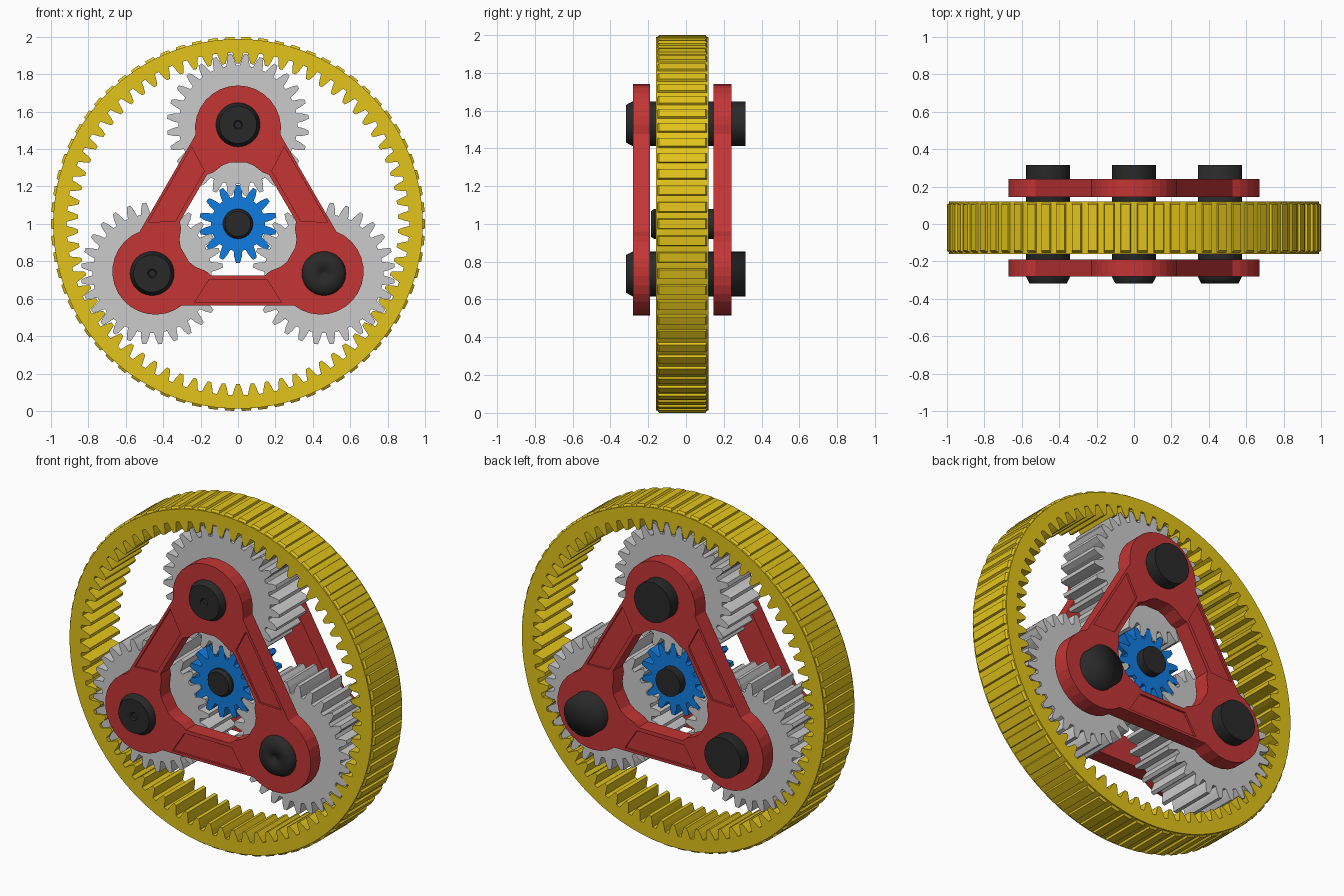
import bpy, bmesh
from math import sin, cos, pi, radians
from mathutils import Matrix, Vector

if "Cube" in bpy.data.objects:
    bpy.data.objects.remove(bpy.data.objects["Cube"])

CZ = 1.0          # axis height
Y0, Y1 = -0.16, 0.12  # gear faces
ORBIT = 0.53      # planet centre distance
N_SUN, N_PLANET, N_RING = 14, 28, 70


def material(name, rgb):
    m = bpy.data.materials.new(name)
    m.diffuse_color = (*rgb, 1)
    m.use_nodes = True
    m.node_tree.nodes["Principled BSDF"].inputs["Base Color"].default_value = m.diffuse_color
    return m


yellow = material("yellow", (0.76, 0.55, 0.01))
red = material("red", (0.55, 0.035, 0.035))
blue = material("blue", (0.005, 0.2, 0.75))
black = material("black", (0.022, 0.022, 0.022))


def finish(name, bm, mat):
    bmesh.ops.recalc_face_normals(bm, faces=bm.faces)
    me = bpy.data.meshes.new(name)
    bm.to_mesh(me)
    bm.free()
    ob = bpy.data.objects.new(name, me)
    bpy.context.collection.objects.link(ob)
    if mat:
        me.materials.append(mat)
    return ob


def smooth(ob, angle):
    bpy.ops.object.select_all(action='DESELECT')
    ob.select_set(True)
    bpy.context.view_layer.objects.active = ob
    bpy.ops.object.shade_smooth_by_angle(angle=radians(angle))


def prism(name, loops, y0, y1, mat=None, cx=0, cz=CZ):
    """Extrude closed XZ loops (outer plus holes) from y0 to y1."""
    bm = bmesh.new()
    back, edges, sides = {}, [], []
    for loop in loops:
        a = [bm.verts.new((cx + x, y0, cz + z)) for x, z in loop]
        for v in a:
            back[v] = bm.verts.new((v.co.x, y1, v.co.z))
        for p, q in zip(a, a[1:] + a[:1]):
            edges.append(bm.edges.new((p, q)))
            sides.append((p, q))
    bmesh.ops.triangle_fill(bm, edges=edges, use_beauty=True, normal=(0, -1, 0))
    for f in list(bm.faces):
        bm.faces.new([back[v] for v in reversed(f.verts)])
    for p, q in sides:
        bm.faces.new((p, q, back[q], back[p]))
    return finish(name, bm, mat)


def polar(r, a):
    return (r * cos(a), r * sin(a))


def gear_loop(n, root, pitch, tip, phase):
    """Tooth outline; one tooth is centred on the phase angle."""
    step = 2 * pi / n
    prof = [(-0.36, root), (-0.25, pitch), (-0.12, tip),
            (0.12, tip), (0.25, pitch), (0.36, root)]
    return [polar(r, phase + (k + f) * step) for k in range(n) for f, r in prof]


def lathe(name, prof, cx, cz, mat, seg=32):
    """Revolve (radius, y) points around the y direction."""
    bm = bmesh.new()
    vs = [bm.verts.new((cx + r, y, cz)) for r, y in prof]
    es = [bm.edges.new(p) for p in zip(vs, vs[1:])]
    bmesh.ops.spin(bm, geom=vs + es, cent=(cx, 0, cz), axis=(0, 1, 0),
                   angle=2 * pi, steps=seg, use_duplicate=False)
    bmesh.ops.remove_doubles(bm, verts=bm.verts, dist=1e-5)
    return finish(name, bm, mat)


# Ring gear with internal teeth
rim = [polar(0.988, 2 * pi * k / 140) for k in range(140)]
prism("ring_gear", [rim, gear_loop(N_RING, 0.916, 0.883, 0.857, pi / 2)], Y0, Y1, yellow)

# Raised grip ribs around the ring
bm = bmesh.new()
step = 2 * pi / N_RING
for k in range(N_RING):
    a = k * step
    quads = []
    for r, half, inset in ((0.98, 0.34, 0.003), (1.0, 0.27, 0.017)):
        quads.append([])
        for s, y in ((-1, Y0 + inset), (1, Y0 + inset), (1, Y1 - inset), (-1, Y1 - inset)):
            x, z = polar(r, a + s * half * step)
            quads[-1].append(bm.verts.new((x, y, CZ + z)))
    lo, hi = quads
    bm.faces.new(lo[::-1])
    bm.faces.new(hi)
    for i in range(4):
        j = (i + 1) % 4
        bm.faces.new((lo[i], lo[j], hi[j], hi[i]))
finish("ring_ribs", bm, yellow)

# Sun gear and its shaft
prism("sun_gear", [gear_loop(N_SUN, 0.145, 0.178, 0.208, pi / 2)], Y0 + 0.005, Y1, blue)
shaft = lathe("sun_shaft", [(0, -0.185), (0.068, -0.185), (0.08, -0.168),
                            (0.08, 0.17), (0, 0.17)], 0, CZ, black)
smooth(shaft, 30)

# Planet gears and pins
DIRS = [radians(d) for d in (90, 210, 330)]
for name, a in zip(("top", "left", "right"), DIRS):
    x, z = polar(ORBIT, a)
    offset = (pi / 2 - a) % (2 * pi / N_SUN)
    phase = a + pi - offset * N_SUN / N_PLANET + pi / N_PLANET
    prism("planet_gear_" + name, [gear_loop(N_PLANET, 0.318, 0.352, 0.38, phase)],
          Y0 + 0.005, Y1, None, x, CZ + z)
    pin = lathe("planet_pin_" + name,
                [(0, -0.308), (0.018, -0.308), (0.024, -0.317), (0.1, -0.317),
                 (0.118, -0.282), (0.118, 0.315), (0, 0.315)], x, CZ + z, black)
    smooth(pin, 180 if name == "right" else 30)

# Carrier outline: three round lobes joined by straight arms, with a shaped window
outer, window, panels = [], [], []
side = [(0.263, -0.166), (0.275, -0.132), (0.312, -0.085), (0.328, -0.045)]
lobe = side + [(r, -t) for r, t in reversed(side)]
for a in DIRS:
    c = Vector(polar(0.51, a))
    for i in range(17):
        outer.append(tuple(c + Vector(polar(0.23, a + radians(-98.5 + 197 * i / 16)))))
    window += [(r * cos(a) - t * sin(a), r * sin(a) + t * cos(a)) for r, t in lobe]
    b = a + pi  # arm sits opposite the lobe
    panels.append([(r * cos(b) - t * sin(b), r * sin(b) + t * cos(b))
                   for r, t in ((0.298, -0.155), (0.298, 0.155), (0.42, 0.232), (0.42, -0.232))])

# Front and back carrier plates with shallow recessed arm panels
for name, y0, y1, c0, c1 in (("front", -0.28, -0.19, -0.32, -0.268),
                             ("back", 0.145, 0.24, 0.228, 0.28)):
    plate = prism("carrier_" + name, [outer, window], y0, y1, red)
    cutter = prism("panel_cutter", panels, c0, c1, red)
    mod = plate.modifiers.new("panels", 'BOOLEAN')
    mod.operation = 'DIFFERENCE'
    mod.solver = 'EXACT'
    mod.object = cutter
    bpy.ops.object.select_all(action='DESELECT')
    plate.select_set(True)
    bpy.context.view_layer.objects.active = plate
    bpy.ops.object.modifier_apply(modifier=mod.name)
    bpy.data.objects.remove(cutter)
